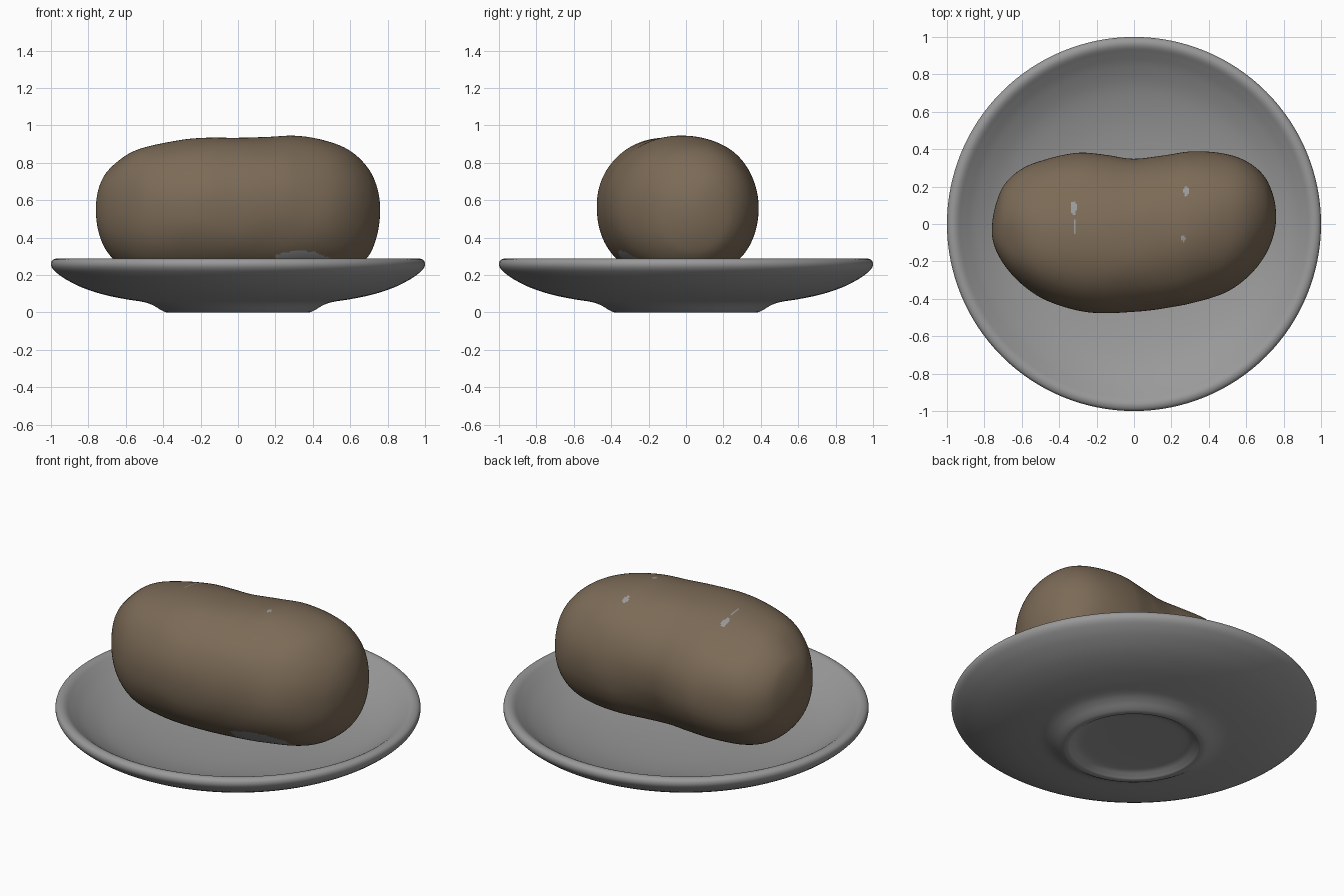
import bpy, bmesh, math
from mathutils import Vector, noise

if "Cube" in bpy.data.objects:
    bpy.data.objects.remove(bpy.data.objects["Cube"])


def material(name, rgb):
    m = bpy.data.materials.new(name)
    m.diffuse_color = (*rgb, 1.0)
    m.use_nodes = True
    m.node_tree.nodes["Principled BSDF"].inputs["Base Color"].default_value = m.diffuse_color
    return m


GREY = material("stoneware grey", (0.32, 0.32, 0.32))
BROWN = material("potato skin brown", (0.2, 0.146, 0.095))


def spline(ts, vals, t):
    """Smooth curve through the points (ts ascending)."""
    n = len(ts)
    i = max(0, min(n - 2, sum(1 for k in ts if k <= t) - 1))

    def slope(k):
        a, b = max(0, k - 1), min(n - 1, k + 1)
        return (vals[b] - vals[a]) / (ts[b] - ts[a])
    h = ts[i + 1] - ts[i]
    u = (t - ts[i]) / h
    return ((2*u**3 - 3*u*u + 1) * vals[i] + (u**3 - 2*u*u + u) * h * slope(i)
            + (3*u*u - 2*u**3) * vals[i + 1] + (u**3 - u*u) * h * slope(i + 1))


def skin_rings(name, rings, cap_a, cap_b, mats, rule=None):
    """Bridge closed rings of points, closing both ends with a centre point."""
    bm = bmesh.new()
    vs = [[bm.verts.new(p) for p in r] for r in rings]
    n = len(vs[0])
    for a, b in zip(vs, vs[1:]):
        for i in range(n):
            j = (i + 1) % n
            bm.faces.new((a[i], a[j], b[j], b[i]))
    for ring, cap in ((vs[0], cap_a), (vs[-1], cap_b)):
        c = bm.verts.new(cap)
        for i in range(n):
            bm.faces.new((c, ring[i], ring[(i + 1) % n]))
    bmesh.ops.recalc_face_normals(bm, faces=bm.faces)
    if rule:
        for f in bm.faces:
            f.material_index = rule(f.calc_center_median())
    me = bpy.data.meshes.new(name)
    bm.to_mesh(me)
    bm.free()
    for m in mats:
        me.materials.append(m)
    ob = bpy.data.objects.new(name, me)
    bpy.context.collection.objects.link(ob)
    bpy.ops.object.select_all(action='DESELECT')
    ob.select_set(True)
    bpy.context.view_layer.objects.active = ob
    bpy.ops.object.shade_smooth_by_angle(angle=math.radians(35))
    return ob


# Plate: turned profile, from the recess under the foot round the rim to the inner floor
profile = [(0.06, 0.034), (0.22, 0.033), (0.3, 0.029), (0.34, 0.012), (0.362, 0.0),
           (0.385, 0.001), (0.41, 0.012), (0.45, 0.036), (0.5, 0.055), (0.6, 0.071),
           (0.72, 0.096), (0.83, 0.132), (0.92, 0.177), (0.972, 0.214), (0.994, 0.238),
           (1.0, 0.26), (0.992, 0.279), (0.97, 0.288), (0.945, 0.282), (0.91, 0.257),
           (0.84, 0.21), (0.72, 0.153), (0.55, 0.109), (0.38, 0.086), (0.2, 0.075),
           (0.05, 0.072)]
idx = list(range(len(profile)))
rings = []
for k in range((len(profile) - 1) * 4 + 1):
    r = min(1.0, spline(idx, [p[0] for p in profile], k / 4))
    z = max(0.0, spline(idx, [p[1] for p in profile], k / 4))
    rings.append([(r * math.cos(a), r * math.sin(a), z)
                  for a in (math.tau * i / 128 for i in range(128))])
skin_rings("plate", rings, (0, 0, 0.034), (0, 0, 0.072), [GREY])

# Potato outlines: x, front y, back y, bottom z, top z
L = 0.76
outline = [(-0.76, -0.04, -0.04, 0.55, 0.55), (-0.74, -0.135, 0.1, 0.41, 0.68),
           (-0.7, -0.21, 0.2, 0.325, 0.76), (-0.6, -0.32, 0.295, 0.23, 0.845),
           (-0.48, -0.40, 0.345, 0.185, 0.89), (-0.3, -0.46, 0.38, 0.168, 0.922),
           (-0.15, -0.477, 0.373, 0.165, 0.934), (0.0, -0.468, 0.355, 0.165, 0.935),
           (0.15, -0.45, 0.372, 0.165, 0.94), (0.3, -0.425, 0.39, 0.168, 0.944),
           (0.48, -0.37, 0.375, 0.185, 0.915), (0.6, -0.29, 0.335, 0.22, 0.865),
           (0.7, -0.17, 0.25, 0.305, 0.765), (0.74, -0.08, 0.165, 0.4, 0.68),
           (0.76, 0.04, 0.04, 0.55, 0.55)]
ts = [math.acos(max(-1, min(1, -o[0] / L))) for o in outline]
cols = list(zip(*outline))

# Shallow hollows: centre, radius, depth
hollows = [(Vector((0.0, 0.33, 0.42)), 0.2, 0.015),
           (Vector((-0.66, -0.1, 0.77)), 0.1, 0.015)]


def power(v, e):
    return math.copysign(abs(v) ** e, v)


rings = []
N, M = 260, 220
for k in range(1, N):
    t = math.pi * k / N
    x = -L * math.cos(t)
    yf, yb, zb, zt = (spline(ts, c, t) for c in cols[1:])
    centre = Vector((x, (yf + yb) / 2, (zb + zt) / 2))
    lean = (-0.02 + 0.06 * x / L) * math.sin(t)
    ring = []
    for i in range(M):
        a = math.tau * i / M
        e = 0.95
        d = Vector((0, (yb - yf) / 2 * power(math.cos(a), e)
                    + lean * max(0, math.sin(a)) ** 2,
                    (zt - zb) / 2 * power(math.sin(a), e)))
        p = centre + d
        bump = 0.006 * noise.noise(p * 4.0) * math.sin(t)
        for c, rad, depth in hollows:
            bump -= depth * math.exp(-((p - c).length / rad) ** 2)
        ring.append(p + d.normalized() * bump)
    rings.append(ring)

# Bare grey specks on top: x, y, half-width, half-length
specks = [(-0.322, 0.088, 0.016, 0.037), (-0.315, -0.01, 0.005, 0.04),
          (0.28, 0.175, 0.016, 0.026), (0.265, -0.075, 0.01, 0.017)]


def skin_colour(c):
    if c.z > 0.6:
        return int(any(((c.x - x) / w) ** 2 + ((c.y - y) / h) ** 2 < 1
                       for x, y, w, h in specks))
    # bare patch low on the front
    edge = 0.33 - 1.5 * (c.x - 0.33) ** 2 + 0.008 * noise.noise(c * 14)
    return int(0.2 < c.x < 0.5 and c.y < -0.08 and c.z < edge)


skin_rings("potato", rings, (-L, -0.04, 0.55), (L, 0.04, 0.55), [BROWN, GREY], skin_colour)
